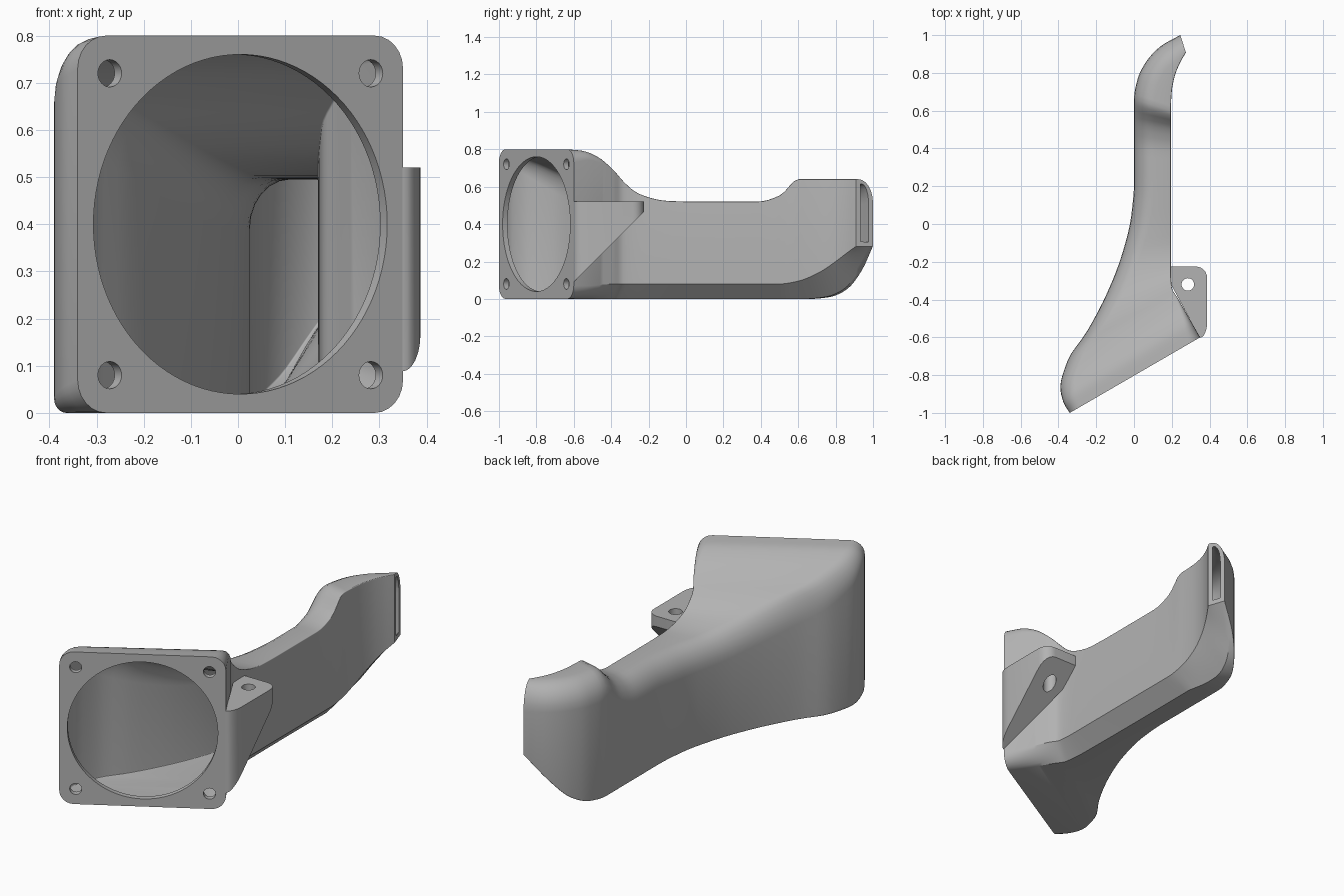
import bpy, bmesh, math
from mathutils import Vector, Matrix

if "Cube" in bpy.data.objects:
    bpy.data.objects.remove(bpy.data.objects["Cube"])

grey = bpy.data.materials.new("plain grey")
grey.use_nodes = True
COLOUR = (0.45, 0.45, 0.45, 1)
grey.diffuse_color = COLOUR
grey.node_tree.nodes["Principled BSDF"].inputs["Base Color"].default_value = COLOUR

WALL = 0.025
FAN_CENTRE = Vector((0.005, -0.8, 0.4))
FAN_SIDE = Vector((math.cos(math.pi / 6), 0.5, 0))
FAN_AXIS = Vector((-0.5, math.cos(math.pi / 6), 0))

# Duct stations: left x, left y, right x, right y, top, bottom left, bottom right
STATIONS = [
    (-.34, -1, .35, -.6, .8, 0, .07),
    (-.375, -.94, .31, -.53, .792, 0, .07),
    (-.39, -.86, .27, -.46, .76, 0, .075),
    (-.35, -.72, .23, -.39, .695, 0, .08),
    (-.25, -.57, .2, -.335, .63, 0, .08),
    (-.14, -.36, .195, -.25, .562, 0, .08),
    (-.06, -.15, .195, -.1, .524, 0, .08),
    (-.015, .04, .195, .06, .52, 0, .08),
    (0, .22, .195, .22, .52, 0, .08),
    (0, .4, .195, .38, .52, 0, .08),
    (0, .53, .195, .5, .553, 0, .08),
    (0, .66, .195, .6, .64, 0, .095),
    (.02, .77, .2, .7, .64, .01, .135),
    (.065, .86, .215, .78, .64, .05, .185),
    (.14, .94, .242, .85, .64, .15, .238),
    (.245, 1, .275, .908, .64, .28, .281),
]


def lerp(a, b, t):
    return a + (b - a) * t


def clamp(t):
    return max(0, min(1, t))


def slope(i, k):
    """Tangent that never overshoots the stations."""
    if i == 0 or i == len(STATIONS) - 1:
        j = max(i, 1)
        return STATIONS[j][k] - STATIONS[j - 1][k]
    a = STATIONS[i][k] - STATIONS[i - 1][k]
    b = STATIONS[i + 1][k] - STATIONS[i][k]
    return 2 * a * b / (a + b) if a * b > 0 else 0


def sample(steps=4):
    out = []
    for i in range(len(STATIONS) - 1):
        for s in range(steps):
            t = s / steps
            row = []
            for k in range(len(STATIONS[0])):
                p, q = STATIONS[i][k], STATIONS[i + 1][k]
                m, n = slope(i, k), slope(i + 1, k)
                row.append(p + t * (m + t * (3 * (q - p) - 2 * m - n
                                             + t * (2 * (p - q) + m + n))))
            out.append(row)
    return out + [list(STATIONS[-1])]


def corner(p, a, b, bulge=1, n=6):
    """Points rounding corner p from p+a to p+b; bulge 0 gives a chamfer."""
    p, a, b = Vector(p), Vector(a), Vector(b)
    pts = []
    for i in range(n + 1):
        t = i / n
        ang = t * math.pi / 2
        arc = a * (1 - math.sin(ang)) + b * (1 - math.cos(ang))
        pts.append(p + (a * (1 - t) + b * t).lerp(arc, bulge))
    return pts


def section(row, inset):
    lx, ly, rx, ry, top, low_l, low_r = row
    left, right = Vector((lx, ly, 0)), Vector((rx, ry, 0))
    across = (right - left).normalized()
    left = left + across * inset
    width = (right - left).length - inset
    top, low_l, low_r = top - inset, low_l + inset, low_r + inset
    t = clamp((ry + 0.6) / 0.25)
    end = clamp((ry - 0.55) / 0.35)
    small = max(0.004, 0.07 * (1 - t) - inset)
    crown_w = min(lerp(0.07, 0.11, t) - inset, width * 0.85)
    crown_h = lerp(0.07, 0.13, t) - inset
    cham = lerp(lerp(0.07, 0.08, t), width * 0.9, end)
    pts = corner((0, low_l), (0, small), (small, 0))
    pts += corner((width, low_l), (-cham, 0), (0, low_r - low_l), 1 - t)
    pts += corner((width, top), (0, -small), (-small, 0))
    pts += corner((0, top), (crown_w, 0), (0, -crown_h))
    return [left + across * p.x + Vector((0, 0, p.y)) for p in pts]


def finish(name, bm):
    bmesh.ops.recalc_face_normals(bm, faces=bm.faces)
    mesh = bpy.data.meshes.new(name)
    bm.to_mesh(mesh)
    bm.free()
    mesh.materials.append(grey)
    ob = bpy.data.objects.new(name, mesh)
    bpy.context.collection.objects.link(ob)
    return ob


def loft(name, rings):
    bm = bmesh.new()
    loops = [[bm.verts.new(p) for p in ring] for ring in rings]
    n = len(loops[0])
    for a, b in zip(loops, loops[1:]):
        for i in range(n):
            j = (i + 1) % n
            bm.faces.new((a[i], a[j], b[j], b[i]))
    bm.faces.new(loops[0])
    bm.faces.new(loops[-1])
    return finish(name, bm)


def drill(name, centre, axis, radius, depth, sides):
    bm = bmesh.new()
    turn = axis.to_track_quat('Z', 'Y').to_matrix().to_4x4()
    bmesh.ops.create_cone(bm, cap_ends=True, segments=sides, radius1=radius,
                          radius2=radius, depth=depth,
                          matrix=Matrix.Translation(centre) @ turn)
    return finish(name, bm)


def activate(ob):
    bpy.ops.object.select_all(action='DESELECT')
    ob.select_set(True)
    bpy.context.view_layer.objects.active = ob


def cut(ob, cutters):
    activate(ob)
    for c in cutters:
        c.hide_render = True
        mod = ob.modifiers.new("cut", 'BOOLEAN')
        mod.operation, mod.solver, mod.object = 'DIFFERENCE', 'EXACT', c
        bpy.ops.object.modifier_apply(modifier=mod.name)
        bpy.data.objects.remove(c)
    activate(ob)
    bpy.ops.object.shade_smooth_by_angle(angle=math.radians(28))


# Duct body and its hollow, open at the nozzle
rows = sample()
duct = loft("air_duct", [section(r, 0) for r in rows])
plate = FAN_AXIS * 0.03
hollow = [[p + plate for p in section(rows[0], WALL)]]
hollow += [section(r, WALL) for r in rows if r[3] > -0.555]
outward = Vector((0.095, 0.03, 0)).normalized() * 0.06
hollow.append([p + outward for p in hollow[-1]])
cutters = [loft("hollow", hollow),
           drill("fan_opening", FAN_CENTRE, FAN_AXIS, 0.36, 0.09, 96)]

# Screw holes in the fan plate
for su in (-1, 1):
    for sz in (-1, 1):
        spot = FAN_CENTRE + FAN_SIDE * 0.32 * su + Vector((0, 0, 0.32 * sz))
        cutters.append(drill("screw_hole", spot, FAN_AXIS, 0.029, 0.1, 24))
cut(duct, cutters)

# Mounting tab with a sloping underside
outline = [(.185, -.3), (.185, -.225)]
outline += [tuple(p) for p in corner((.387, -.225), (-.06, 0), (0, -.06))]
outline += [tuple(p) for p in corner((.387, -.602), (0, .08), (-.038, 0))]
bm = bmesh.new()
upper = [bm.verts.new((x, y, 0.52)) for x, y in outline]
lower = [bm.verts.new((x, y, y + 0.69)) for x, y in outline]
bm.faces.new(upper)
bm.faces.new(lower)
for i in range(len(outline)):
    j = (i + 1) % len(outline)
    bm.faces.new((upper[i], upper[j], lower[j], lower[i]))
tab = finish("mounting_tab", bm)
cut(tab, [drill("tab_hole", Vector((.285, -.32, .4)), Vector((0, 0, 1)), .033, .6, 32)])
